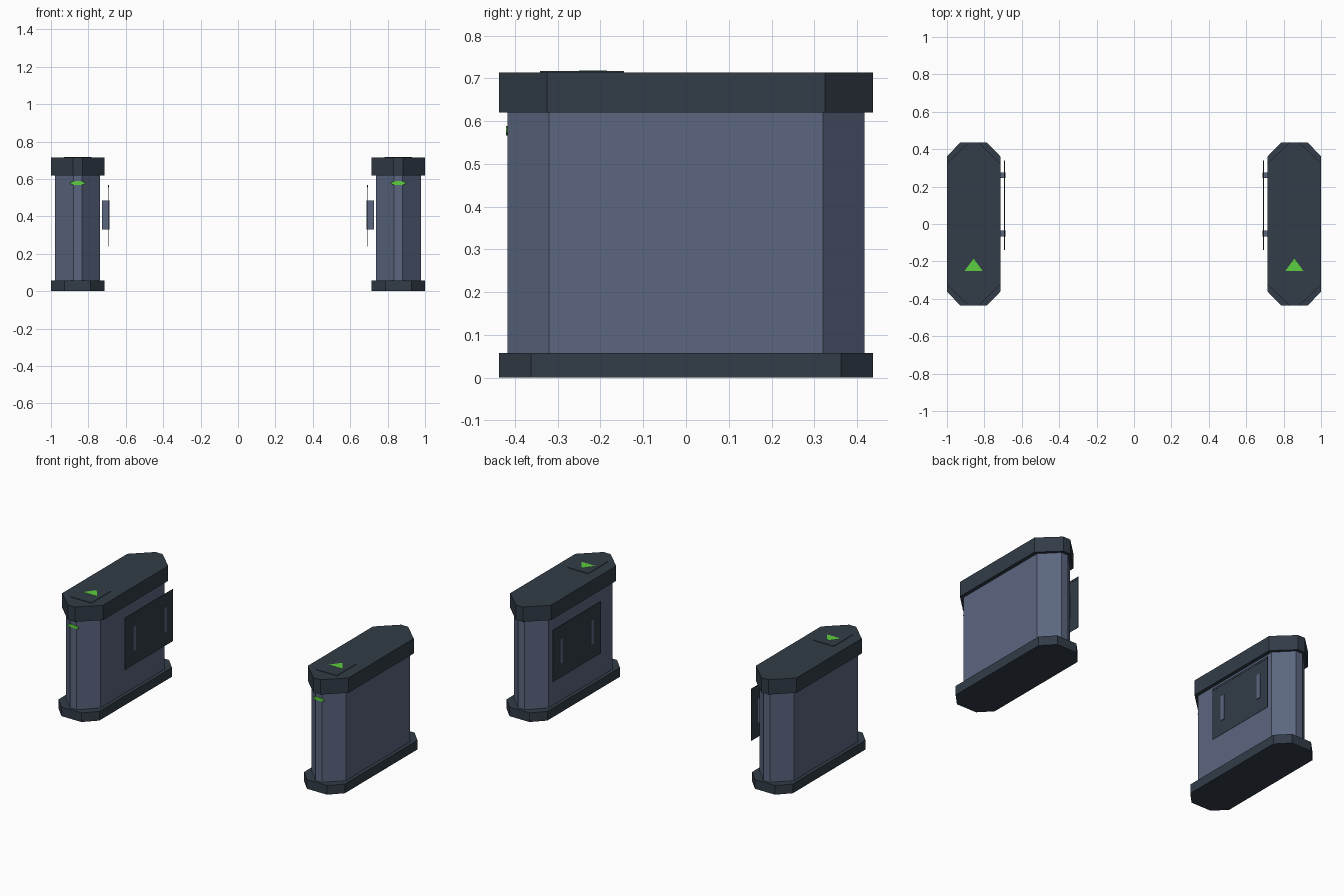
import bpy
import bmesh
from math import cos, sin, tau

cube = bpy.data.objects.get("Cube")
if cube:
    bpy.data.objects.remove(cube)


def material(name, rgb):
    mat = bpy.data.materials.new(name)
    mat.use_nodes = True
    mat.diffuse_color = (*rgb, 1)
    mat.node_tree.nodes["Principled BSDF"].inputs["Base Color"].default_value = (*rgb, 1)
    return mat


SLATE = material("slate blue", (0.105, 0.132, 0.215))
DARK = material("dark grey blue", (0.032, 0.045, 0.063))
GREEN = material("signal green", (0.11, 0.62, 0.05))

CENTRE = 0.8575  # distance of each pillar from the middle


def prism(name, outline, offset, mat):
    """Extrude a closed outline of 3D points along an offset."""
    bm = bmesh.new()
    face = bm.faces.new([bm.verts.new(p) for p in outline])
    grown = bmesh.ops.extrude_face_region(bm, geom=[face])["geom"]
    verts = [v for v in grown if isinstance(v, bmesh.types.BMVert)]
    bmesh.ops.translate(bm, vec=offset, verts=verts)
    bmesh.ops.recalc_face_normals(bm, faces=bm.faces)
    mesh = bpy.data.meshes.new(name)
    bm.to_mesh(mesh)
    bm.free()
    mesh.materials.append(mat)
    obj = bpy.data.objects.new(name, mesh)
    bpy.context.collection.objects.link(obj)
    return obj


def box(name, x, y, z, mat):
    outline = [(x[0], y[0], z[0]), (x[1], y[0], z[0]), (x[1], y[1], z[0]), (x[0], y[1], z[0])]
    return prism(name, outline, (0, 0, z[1] - z[0]), mat)


def octagon(name, side, half_width, nose, half_length, shoulder, z, mat):
    """Long eight-sided column with chamfered ends."""
    quarter = [(half_width, shoulder), (nose, half_length)]
    half = quarter + [(-x, y) for x, y in reversed(quarter)]
    ring = half + [(-x, -y) for x, y in half]
    outline = [(side * CENTRE + x, y, z[0]) for x, y in ring]
    return prism(name, outline, (0, 0, z[1] - z[0]), mat)


for side, label in ((1, "left"), (-1, "right")):
    cx = side * CENTRE

    # Pillar: foot, body and overhanging cap
    octagon(label + "_base", side, 0.1425, 0.07, 0.437, 0.362, (0, 0.058), DARK)
    octagon(label + "_body", side, 0.12, 0.023, 0.418, 0.32, (0.05, 0.63), SLATE)
    octagon(label + "_cap", side, 0.1425, 0.025, 0.437, 0.325, (0.62, 0.714), DARK)

    # Reader plate with arrow on top
    box(label + "_reader", (cx - 0.073, cx + 0.073), (-0.342, -0.145), (0.712, 0.717), DARK)
    arrow = [(cx - 0.048, -0.25, 0.717), (cx + 0.048, -0.25, 0.717), (cx, -0.185, 0.717)]
    prism(label + "_arrow", arrow, (0, 0, 0.001), GREEN)

    # Oval indicator on the front nose
    oval = [(cx + 0.04 * cos(tau * i / 24), -0.418, 0.578 + 0.011 * sin(tau * i / 24))
            for i in range(24)]
    prism(label + "_indicator", oval, (0, -0.003, 0), GREEN)

    # Thin gate panel on the inner side, with its top lip and two mounts
    box(label + "_gate_panel", (side * 0.692, side * 0.694), (-0.14, 0.34), (0.24, 0.568), DARK)
    box(label + "_panel_lip", (side * 0.691, side * 0.695), (-0.14, 0.34), (0.555, 0.568), DARK)
    for where, y in (("front", -0.051), ("back", 0.261)):
        box(label + "_" + where + "_mount", (side * 0.688, side * 0.727),
            (y - 0.015, y + 0.015), (0.33, 0.485), SLATE)
